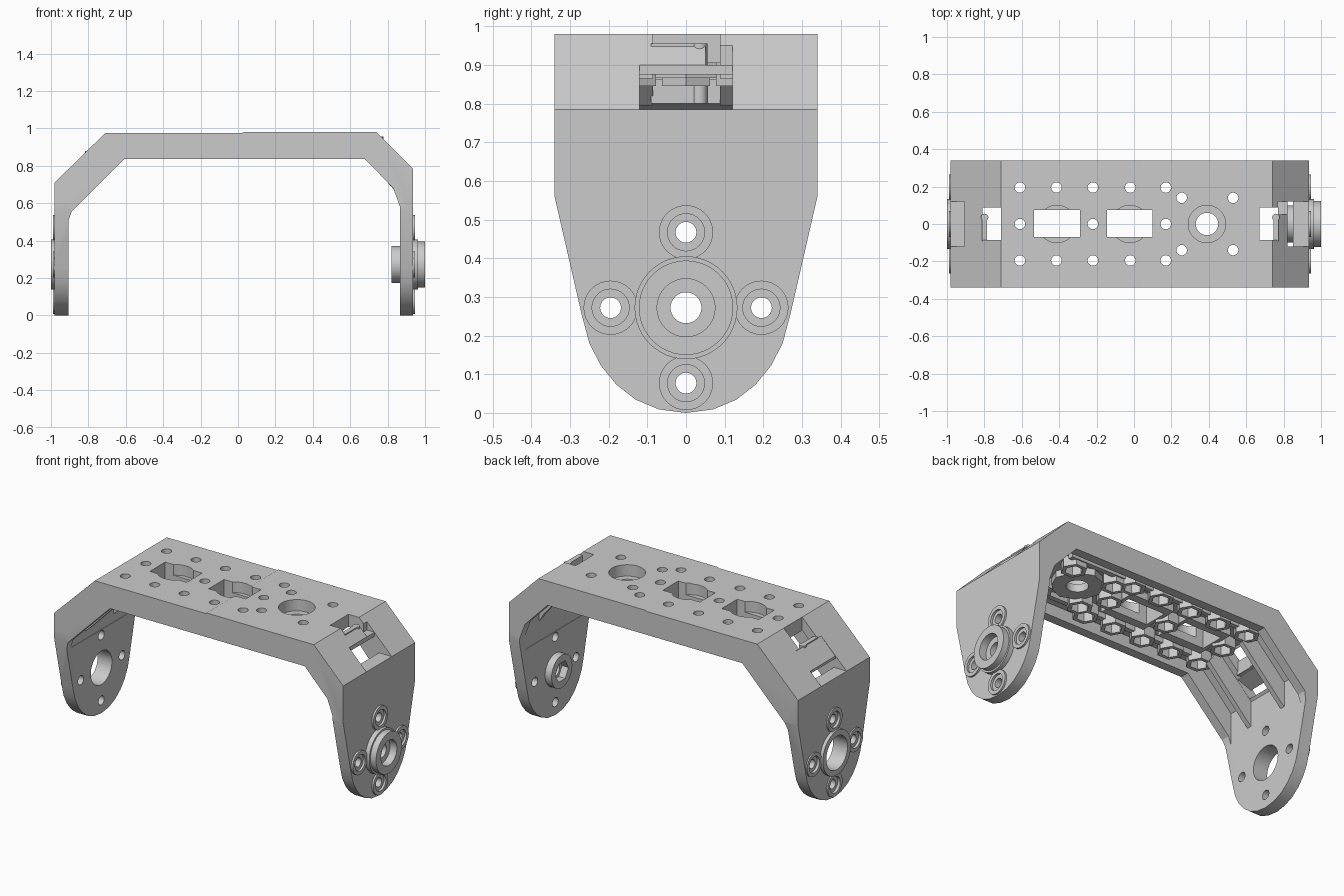
import bpy, bmesh, math

if "Cube" in bpy.data.objects:
    bpy.data.objects.remove(bpy.data.objects["Cube"])


def prism(name, pts, axis, lo, hi):
    """Extrude a 2D profile along an axis: x takes (y,z), y takes (x,z), z takes (x,y)."""
    place = {'x': lambda a, b, t: (t, a, b),
             'y': lambda a, b, t: (a, t, b),
             'z': lambda a, b, t: (a, b, t)}[axis]
    bm = bmesh.new()
    bottom = [bm.verts.new(place(a, b, lo)) for a, b in pts]
    top = [bm.verts.new(place(a, b, hi)) for a, b in pts]
    n = len(pts)
    bm.faces.new(bottom)
    bm.faces.new(top)
    for i in range(n):
        j = (i + 1) % n
        bm.faces.new((bottom[i], bottom[j], top[j], top[i]))
    bmesh.ops.recalc_face_normals(bm, faces=bm.faces)
    mesh = bpy.data.meshes.new(name)
    bm.to_mesh(mesh)
    bm.free()
    ob = bpy.data.objects.new(name, mesh)
    bpy.context.collection.objects.link(ob)
    return ob


def disc(a, b, r, n=32):
    return [(a + r * math.cos(2 * math.pi * i / n), b + r * math.sin(2 * math.pi * i / n))
            for i in range(n)]


def rect(a0, a1, b0, b1):
    return [(a0, b0), (a1, b0), (a1, b1), (a0, b1)]


def boolean(target, tool, op):
    mod = target.modifiers.new("bool", 'BOOLEAN')
    mod.operation, mod.solver, mod.object = op, 'EXACT', tool
    bpy.context.view_layer.objects.active = target
    bpy.ops.object.modifier_apply(modifier=mod.name)
    bpy.data.objects.remove(tool)


def add(*shape):
    boolean(body, prism("tool", *shape), 'UNION')


def cut(*shape):
    boolean(body, prism("tool", *shape), 'DIFFERENCE')


# U-shaped frame: front profile trimmed by the tapered side profile
body = prism("bracket_body", [
    (-.98, -.02), (-.98, .71), (-.71, .975), (.02, .975), (.03, .98), (.74, .98), (.935, .785),
    (.935, -.02), (.865, -.02), (.865, .585), (.83, .68), (.68, .835), (-.61, .835),
    (-.89, .555), (-.905, .51), (-.905, -.02)], 'y', -.34, .34)
half = [(.34, 1.1), (.34, .56), (.27, .255), (.25, .18), (.22, .122), (.18, .073),
        (.13, .034), (.07, .009)]
side = half + [(0, 0)] + [(-y, z) for y, z in reversed(half)]
boolean(body, prism("tool", side, 'x', -1.2, 1.2), 'INTERSECT')

# hollow channel under the deck and behind the sloped corners
cut([(-.908, .5), (-.908, .697), (-.70, .905), (.73, .905), (.868, .767), (.868, .5)],
    'y', -.285, .285)

# ribs beside the corner windows
for s in (-1, 1):
    y0, y1 = sorted((s * .121, s * .15))
    add([(.70, .96), (.88, .79), (.89, .58), (.84, .665), (.69, .815 + .02)], 'y', y0, y1)
    add([(-.69, .94), (-.94, .70), (-.93, .53), (-.88, .572), (-.62, .838)], 'y', y0, y1)

# bosses under the deck
screws = [(x, y) for x in (-.61, -.415, -.22, -.02, .17) for y in (-.195, .195)]
screws += [(-.61, 0), (-.22, 0), (.17, 0)]
screws += [(x, y) for x in (.255, .53) for y in (-.14, .14)]
slots = (-.4125, -.0225)
for s in (-1, 1):
    y0, y1 = sorted((s * .18, s * .21))
    add(rect(-.68, .6, y0, y1), 'z', .875, .93)
for cx in slots:
    add(rect(cx - .145, cx + .145, -.123, .126), 'z', .862, .935)
add(disc(.39, 0, .145, 8), 'z', .866, .94)
for x, y in screws:
    add(disc(x, y, .072, 6), 'z', .845, .942)

# slots, recesses and screw holes through the deck
for cx in slots:
    cut(rect(cx - .1225, cx + .1225, -.07, .075), 'z', .8, 1.1)
    cut(disc(cx, 0, .1, 48), 'z', .911, 1.1)
cut(disc(.39, 0, .1, 48), 'z', .912, 1.1)
cut(disc(.39, 0, .06), 'z', .8, 1.1)
for x, y in screws:
    cut(disc(x, y, .049, 6), 'z', .8, .903)
    cut(disc(x, y, .028, 20), 'z', .8, 1.1)

# corner windows for cables
cut(rect(.77, 1.1, .785, 1.1), 'y', -.12, .12)
cut(rect(.67, .78, .7, 1.1), 'y', -.085, .088)
cut(rect(-1.1, -.81, .71, 1.1), 'y', -.12, .12)
cut(rect(-.82, -.71, .6, 1.1), 'y', -.085, .088)

# raised collars and screw rings on both legs
ZC = .272
ring = [(0, ZC + .195), (0, ZC - .195), (.195, ZC), (-.195, ZC)]
for y, z in ring:
    add(disc(y, z, .07), 'x', .92, .946)
    add(disc(y, z, .07), 'x', -.988, -.96)
add(disc(0, ZC, .133, 48), 'x', .915, .963)
add(disc(0, ZC, .122, 48), 'x', .91, 1.0)
add(disc(0, ZC, .098, 48), 'x', .822, .9)
add(disc(0, ZC, .133, 48), 'x', -1.0, -.95)

# holes through the legs
for y, z in ring:
    cut(disc(y, z, .048), 'x', .933, 1.1)
    cut(disc(y, z, .048), 'x', -1.1, -.972)
    cut(disc(y, z, .027, 20), 'x', .8, 1.1)
    cut(disc(y, z, .027, 20), 'x', -1.1, -.8)
cut(disc(0, ZC, .075), 'x', .955, 1.1)
cut(disc(0, ZC, .04), 'x', .7, 1.1)
cut(disc(0, ZC, .062, 6), 'x', .7, .865)
cut(disc(0, ZC, .1, 48), 'x', -1.1, -.8)

# cable clips: a bar across each window with a hooked finger
parts = [body]
parts.append(prism("right_clip_bar", [(.77, .95), (.82, .90), (.82, .875), (.77, .875)],
                   'y', -.12, .05))
parts.append(prism("right_clip_bridge", rect(.77, .82, .875, .90), 'y', .05, .12))
parts.append(prism("left_clip_bar", [(-.81, .875), (-.905, .78), (-.905, .765), (-.81, .80)],
                   'y', -.12, .12))
for name, x0, x1, z0, z1 in (("right", .745, .772, .88, .955), ("left", -.812, -.785, .80, .88)):
    parts.append(prism(name + "_clip_finger", rect(x0, x1, -.09, .03), 'z', z0, z1))
    parts.append(prism(name + "_clip_knob", disc((x0 + x1) / 2, .035, .02, 16), 'z', z0, z1))

# crisp edges with smooth cylinders
bpy.ops.object.select_all(action='DESELECT')
for ob in parts:
    ob.select_set(True)
bpy.context.view_layer.objects.active = body
bpy.ops.object.shade_smooth_by_angle(angle=math.radians(25))
